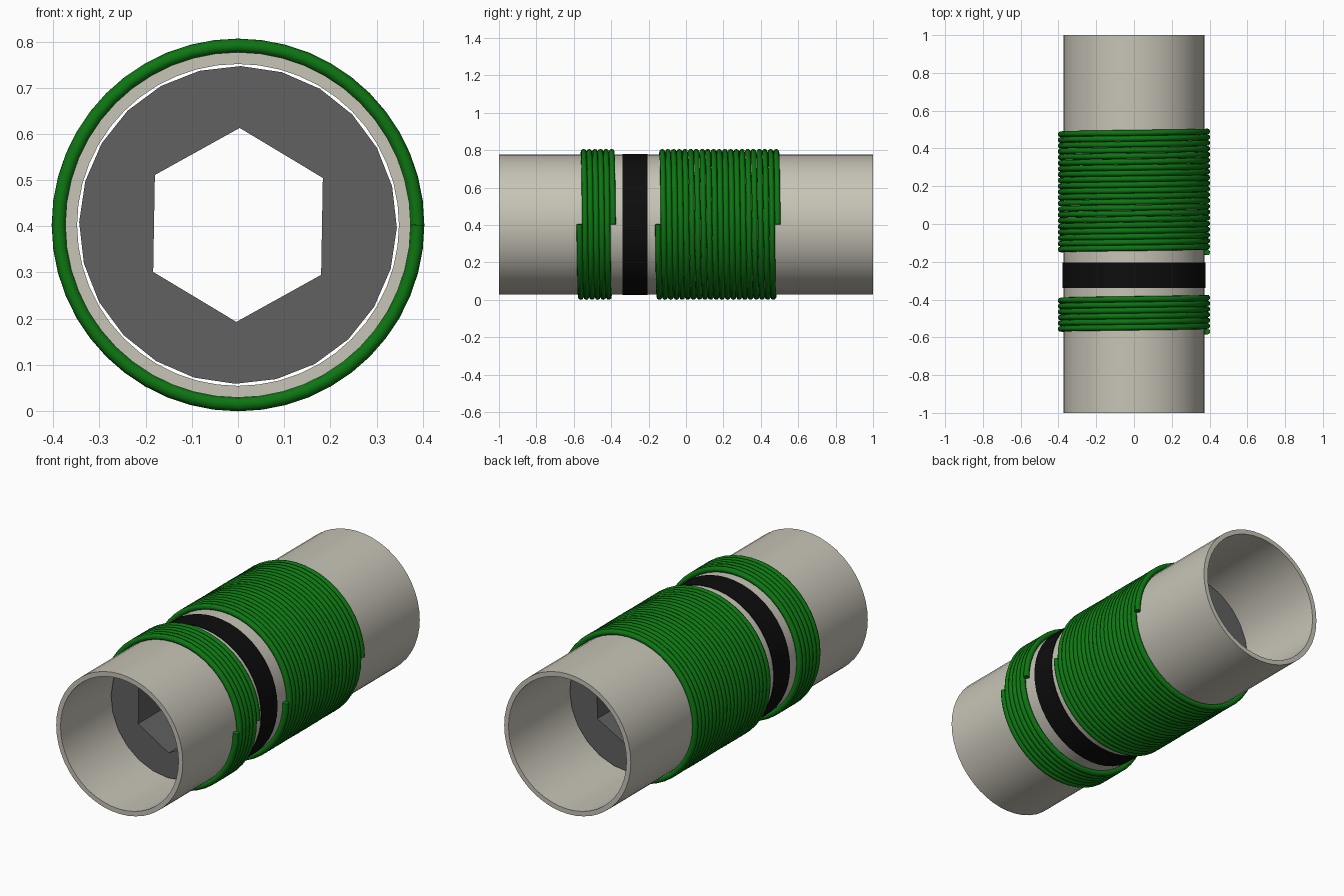
import bpy, bmesh, math

if "Cube" in bpy.data.objects:
    bpy.data.objects.remove(bpy.data.objects["Cube"], do_unlink=True)

AXIS_Z = 0.403


def material(name, rgb):
    m = bpy.data.materials.new(name)
    m.use_nodes = True
    m.diffuse_color = (*rgb, 1)
    bsdf = m.node_tree.nodes["Principled BSDF"]
    bsdf.inputs["Base Color"].default_value = (*rgb, 1)
    bsdf.inputs["Roughness"].default_value = 0.6
    return m


beige = material("beige plastic", (0.57, 0.55, 0.47))
green = material("green wire", (0.004, 0.18, 0.006))
black = material("black band", (0.004, 0.004, 0.004))
grey = material("dark grey core", (0.12, 0.12, 0.12))


def smooth(obj, degrees):
    bpy.ops.object.select_all(action='DESELECT')
    obj.select_set(True)
    bpy.context.view_layer.objects.active = obj
    bpy.ops.object.shade_smooth_by_angle(angle=math.radians(degrees))


def ring(bm, n, radius, y, start=0.0):
    angles = [start + 2 * math.pi * i / n for i in range(n)]
    return [bm.verts.new((radius * math.cos(a), y, AXIS_Z + radius * math.sin(a)))
            for a in angles]


def finish(bm, name, mat, angle=30):
    bmesh.ops.recalc_face_normals(bm, faces=bm.faces[:])
    mesh = bpy.data.meshes.new(name)
    bm.to_mesh(mesh)
    bm.free()
    obj = bpy.data.objects.new(name, mesh)
    bpy.context.collection.objects.link(obj)
    mesh.materials.append(mat)
    smooth(obj, angle)
    return obj


def hollow(name, mat, outer, inner, y0, y1, n):
    """Closed pipe along y with a round bore."""
    bm = bmesh.new()
    rings = [ring(bm, n, r, y) for r, y in
             ((outer, y0), (outer, y1), (inner, y1), (inner, y0))]
    for k in range(4):
        a, b = rings[k], rings[(k + 1) % 4]
        for i in range(n):
            j = (i + 1) % n
            bm.faces.new((a[i], a[j], b[j], b[i]))
    return finish(bm, name, mat)


def hex_core(name, mat, radius, hex_radius, y0, y1, per_side=4):
    """Round plug with a hexagonal hole; hexagon sides are split to match the rim."""
    n = 6 * per_side
    start = math.radians(89)
    bm = bmesh.new()
    ends = []
    for y in (y0, y1):
        rim = ring(bm, n, radius, y, start)
        hole = ring(bm, n, hex_radius, y, start)
        for i, v in enumerate(hole):
            if i % per_side:
                a = hole[i - i % per_side].co
                b = hole[(i - i % per_side + per_side) % n].co
                v.co = a.lerp(b, (i % per_side) / per_side)
        ends.append((rim, hole))
    (r0, h0), (r1, h1) = ends
    for a, b in ((r0, r1), (r1, h1), (h1, h0), (h0, r0)):
        for i in range(n):
            j = (i + 1) % n
            bm.faces.new((a[i], a[j], b[j], b[i]))
    return finish(bm, name, mat)


def coil(name, y0, y1, turns, path_radius=0.388, wire=0.0155, steps=48):
    """Wire wound from the +x side, first going downwards."""
    curve = bpy.data.curves.new(name, 'CURVE')
    curve.dimensions = '3D'
    curve.bevel_depth = wire
    curve.bevel_resolution = 2
    curve.use_fill_caps = True
    spline = curve.splines.new('POLY')
    count = turns * steps
    spline.points.add(count)
    for i, p in enumerate(spline.points):
        a = -2 * math.pi * i / steps
        p.co = (path_radius * math.cos(a), y0 + (y1 - y0) * i / count,
                AXIS_Z + path_radius * math.sin(a), 1)
    curve.materials.append(green)
    obj = bpy.data.objects.new(name, curve)
    bpy.context.collection.objects.link(obj)
    bpy.ops.object.select_all(action='DESELECT')
    obj.select_set(True)
    bpy.context.view_layer.objects.active = obj
    bpy.ops.object.convert(target='MESH')
    smooth(bpy.context.view_layer.objects.active, 60)


# Former tube, open at both ends
hollow("tube", beige, 0.374, 0.3485, -1.0, 1.0, 48)
# Black band between the windings
hollow("band", black, 0.3775, 0.372, -0.34, -0.205, 48)
# Core with hexagonal bore inside the tube
hex_core("core", grey, 0.344, 0.21, -0.58, 0.49)
# Main and secondary windings
coil("main_winding", -0.15, 0.49, 21)
coil("small_winding", -0.57, -0.39, 6)
